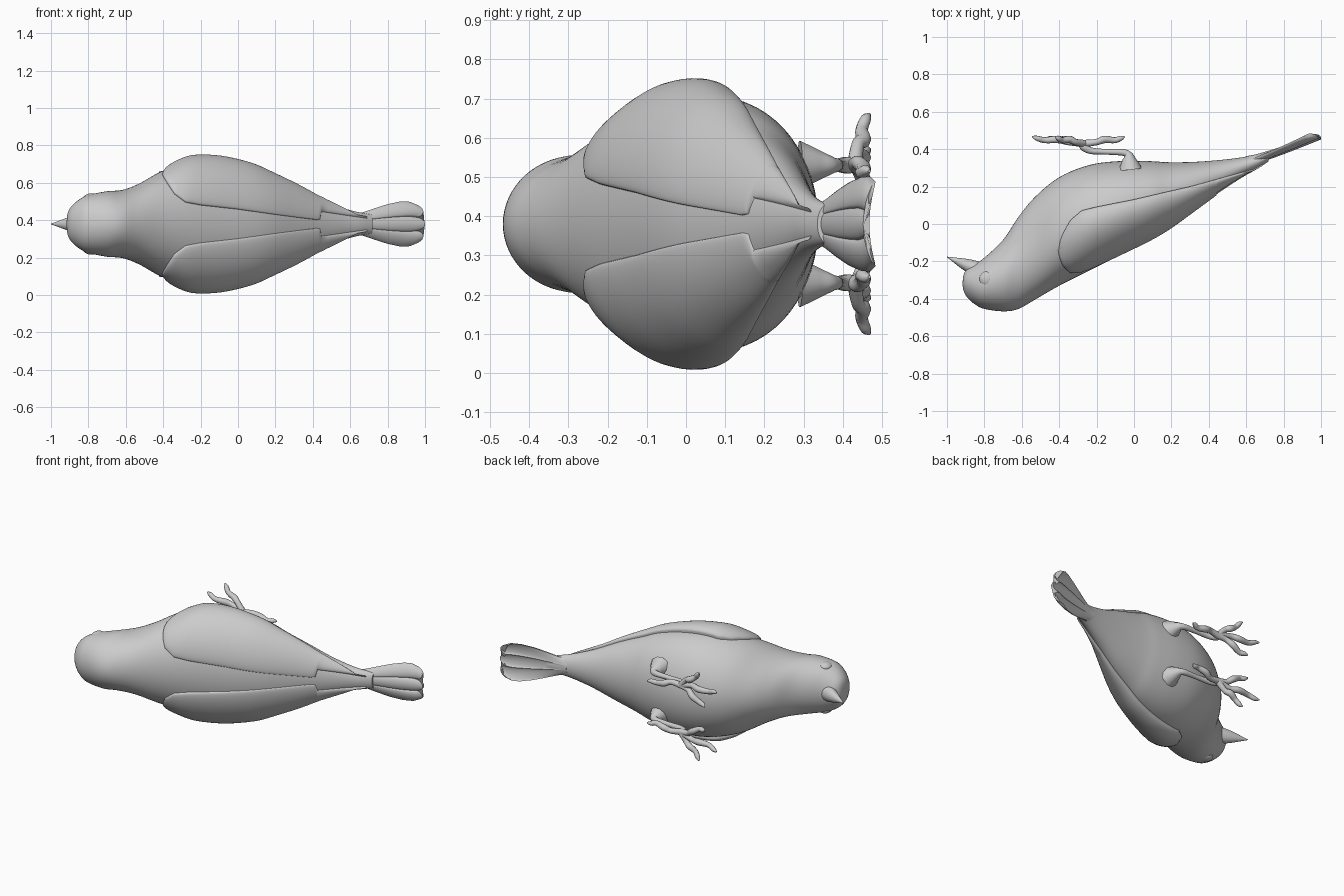
import bpy, bmesh, math
from mathutils import Vector

if "Cube" in bpy.data.objects:
    bpy.data.objects.remove(bpy.data.objects["Cube"])

MID = 0.38  # height of the plane of symmetry
grey = bpy.data.materials.new("plain_grey")
grey.diffuse_color = (0.6, 0.6, 0.6, 1)
grey.use_nodes = True
grey.node_tree.nodes["Principled BSDF"].inputs["Base Color"].default_value = grey.diffuse_color


def finish(ob, mirror=False, angle=50):
    """Place a part, mirror it across the symmetry plane and smooth it."""
    ob.location.z = MID
    ob.data.materials.append(grey)
    bpy.ops.object.select_all(action='DESELECT')
    ob.select_set(True)
    bpy.context.view_layer.objects.active = ob
    if ob.type == 'CURVE':
        bpy.ops.object.convert(target='MESH')
        ob = bpy.context.object
    bpy.ops.object.shade_smooth_by_angle(angle=math.radians(angle))
    if mirror:
        m = ob.modifiers.new("mirror", 'MIRROR')
        m.use_axis = (False, False, True)
        m.use_clip = False


def loft(name, rings, mirror=False, angle=50):
    """Skin a list of closed rings and cap both ends."""
    bm = bmesh.new()
    vs = [[bm.verts.new(p) for p in r] for r in rings]
    n = len(vs[0])
    for a, b in zip(vs, vs[1:]):
        for i in range(n):
            bm.faces.new((a[i], a[(i + 1) % n], b[(i + 1) % n], b[i]))
    bm.faces.new(vs[0])
    bm.faces.new(vs[-1])
    bmesh.ops.recalc_face_normals(bm, faces=bm.faces)
    me = bpy.data.meshes.new(name)
    bm.to_mesh(me)
    bm.free()
    ob = bpy.data.objects.new(name, me)
    bpy.context.collection.objects.link(ob)
    finish(ob, mirror, angle)


def spline(rows, steps):
    """Smooth interpolation through rows of numbers."""
    rows = [Vector(r) for r in rows]
    out = []
    for i in range(len(rows) - 1):
        p1, p2 = rows[i], rows[i + 1]
        p0, p3 = rows[max(i - 1, 0)], rows[min(i + 2, len(rows) - 1)]
        for k in range(steps):
            t = k / steps
            out.append(0.5 * (2 * p1 + (p2 - p0) * t + (2 * p0 - 5 * p1 + 4 * p2 - p3) * t * t
                              + (3 * p1 - p0 - 3 * p2 + p3) * t ** 3))
    return out + [rows[-1]]


def lookup(rows, x):
    """Linear interpolation in rows whose first number is x."""
    for a, b in zip(rows, rows[1:]):
        if x <= b[0]:
            t = max(0, (x - a[0]) / max(b[0] - a[0], 1e-6))
            return [p + (q - p) * t for p, q in zip(a, b)]
    return list(rows[-1])


# Body and head: x, back y, belly y, half width
body = spline([(-.917, -.325, -.315, .004), (-.91, -.36, -.268, .06), (-.89, -.395, -.238, .095),
               (-.85, -.43, -.215, .13), (-.80, -.454, -.18, .155), (-.70, -.467, -.085, .175),
               (-.62, -.455, .035, .182), (-.53, -.405, .144, .215), (-.40, -.33, .25, .285),
               (-.24, -.25, .315, .325), (-.08, -.17, .336, .322), (.08, -.09, .336, .29),
               (.19, -.025, .33, .245), (.32, .07, .332, .19), (.457, .17, .342, .125),
               (.58, .25, .357, .08), (.66, .295, .375, .06), (.72, .335, .39, .05)], 5)
N = 64
loft("body", [[(x, (lo + hi) / 2 - (hi - lo) / 2 * math.cos(2 * math.pi * i / N),
                w * math.sin(2 * math.pi * i / N)) for i in range(N)] for x, lo, hi, w in body])

# Wings: shells that follow the body between an outer and an inner edge
outer = [(-.405, -.15), (-.395, -.09), (-.38, -.05), (-.34, .02), (-.28, .07), (-.2, .09),
         (0, .13), (.3, .2), (.5, .255), (.69, .307)]
inner = [(-.405, .265), (-.395, .245), (-.38, .22), (-.34, .16), (-.28, .115), (-.2, .1),
         (0, .078), (.2, .05), (.42, .022), (.44, .026), (.446, .066), (.69, .03)]
xs = [-.405, -.402, -.395, -.388, -.38, -.37, -.36, -.34, -.32, -.3, -.28, -.25, -.22]
xs += [-.2 + .04 * i for i in range(16)] + [.42, .43, .44, .446, .48, .52, .56, .6, .64, .67, .685, .69]
rings = []
for x in xs:
    _, lo, hi, w = lookup(body, x)
    yc, ry = (lo + hi) / 2, (hi - lo) / 2
    fade = min(1, max(0, (x + .405) / .15)) ** .45
    lift = (.05 - .032 * min(1, max(0, (x + .1) / .7))) * fade
    a0 = math.asin(min(.97, lookup(inner, x)[1] / w))
    a1 = math.acos(max(-.9, min(.9, (yc - lookup(outer, x)[1]) / ry)))
    a1 = max(a1, a0 + .03)
    ring = []
    K = 28
    for side in (1, -1):
        for k in range(K + 1):
            t = k / K if side > 0 else 1 - k / K
            t = .5 - .5 * math.cos(math.pi * t)
            if side < 0 and k in (0, K):
                continue
            a = a0 + (a1 - a0) * t
            bulge = max(0, 1 - abs(2 * t - 1) ** 3.5) ** .5
            d = lift * (.25 + .75 * bulge) if side > 0 else -.015
            dy = d * (.5 if math.cos(a) > 0 else 1)
            ring.append((x, yc - (ry + dy) * math.cos(a), (w + d) * math.sin(a)))
    rings.append(ring)
loft("wing", rings, mirror=True)

# Tail: cupped fan with three rounded lobes
V = 60
plan = [(0, .045), (.2, .062), (.4, .085), (.6, .106), (.8, .12), (.92, .121), (1, .108)]
rings = []
for u in [i / 24 for i in range(25)]:
    w = lookup(plan, u)[1]
    top, bottom = [], []
    for j in range(V + 1):
        v = -1 + 2 * j / V
        lobe = abs(math.cos(1.5 * math.pi * v)) if abs(v) < 1 / 3 else abs(math.sin(.75 * math.pi * (abs(v) - 1 / 3) * 2))
        end = .955 + .045 * lobe ** .5 - .022 * v * v
        x = .6 + (end - .6) * u
        y = .335 + .125 * u ** 1.15 + .022 * u * v * v
        th = (.028 - .02 * u) * math.sqrt(max(.02, 1 - v * v))
        top.append((x, y + th, w * v))
        bottom.append((x, y - th, w * v))
    rings.append(top + bottom[::-1])
loft("tail", rings)

# Beak: tapered cone
base, tip = Vector((-.83, -.245, 0)), Vector((-1.0, -.176, 0))
side = Vector((.38, .92, 0))
rings = []
for t, r in ((0, .052), (.3, .043), (.55, .03), (.8, .014), (1, .002)):
    c = base.lerp(tip, t)
    rings.append([c + side * r * .85 * math.cos(a) + Vector((0, 0, r * math.sin(a)))
                  for a in [2 * math.pi * i / 24 for i in range(24)]])
loft("beak", rings)

# Eyes: low domes on the sides of the head
bpy.ops.mesh.primitive_uv_sphere_add(segments=24, ring_count=16, radius=.042)
eye = bpy.context.object
eye.name = "eye"
for v in eye.data.vertices:
    v.co = Vector((v.co.x - .785, v.co.y - .295, v.co.z * .6 + .138))
finish(eye, True)


def tube(name, pts):
    """Rounded limb through points of x, y, z, radius."""
    cu = bpy.data.curves.new(name, 'CURVE')
    cu.dimensions = '3D'
    cu.bevel_depth = 1
    cu.bevel_resolution = 3
    cu.use_fill_caps = True
    rows = spline(pts, 5)
    sp = cu.splines.new('POLY')
    sp.points.add(len(rows) - 1)
    for p, r in zip(sp.points, rows):
        p.co = (r[0], r[1], r[2], 1)
        p.radius = r[3]
    ob = bpy.data.objects.new(name, cu)
    bpy.context.collection.objects.link(ob)
    finish(ob, True)


# Legs and toes
tube("thigh", [(-.02, .29, .15, .065), (-.025, .335, .15, .042), (-.03, .365, .15, .026), (-.045, .385, .15, .014)])
tube("leg", [(-.03, .37, .15, .02), (-.06, .383, .15, .018), (-.15, .386, .15, .015),
             (-.23, .392, .15, .018), (-.27, .415, .15, .022), (-.28, .445, .15, .014)])
toes = {"outer_toe": (-.42, .28), "middle_toe": (-.545, .19), "inner_toe": (-.46, .075), "rear_toe": (-.05, .135)}
for name, (tx, tz) in toes.items():
    hx, hz = -.265, .15
    pts = []
    for t, y, r, bend in ((0, .43, .02, 0), (.3, .438, .017, .012), (.5, .452, .02, 0),
                          (.75, .448, .016, -.008), (.9, .458, .014, 0), (1, .468, .004, 0)):
        pts.append((hx + (tx - hx) * t, y, hz + (tz - hz) * t + bend, r))
    tube(name, pts)
